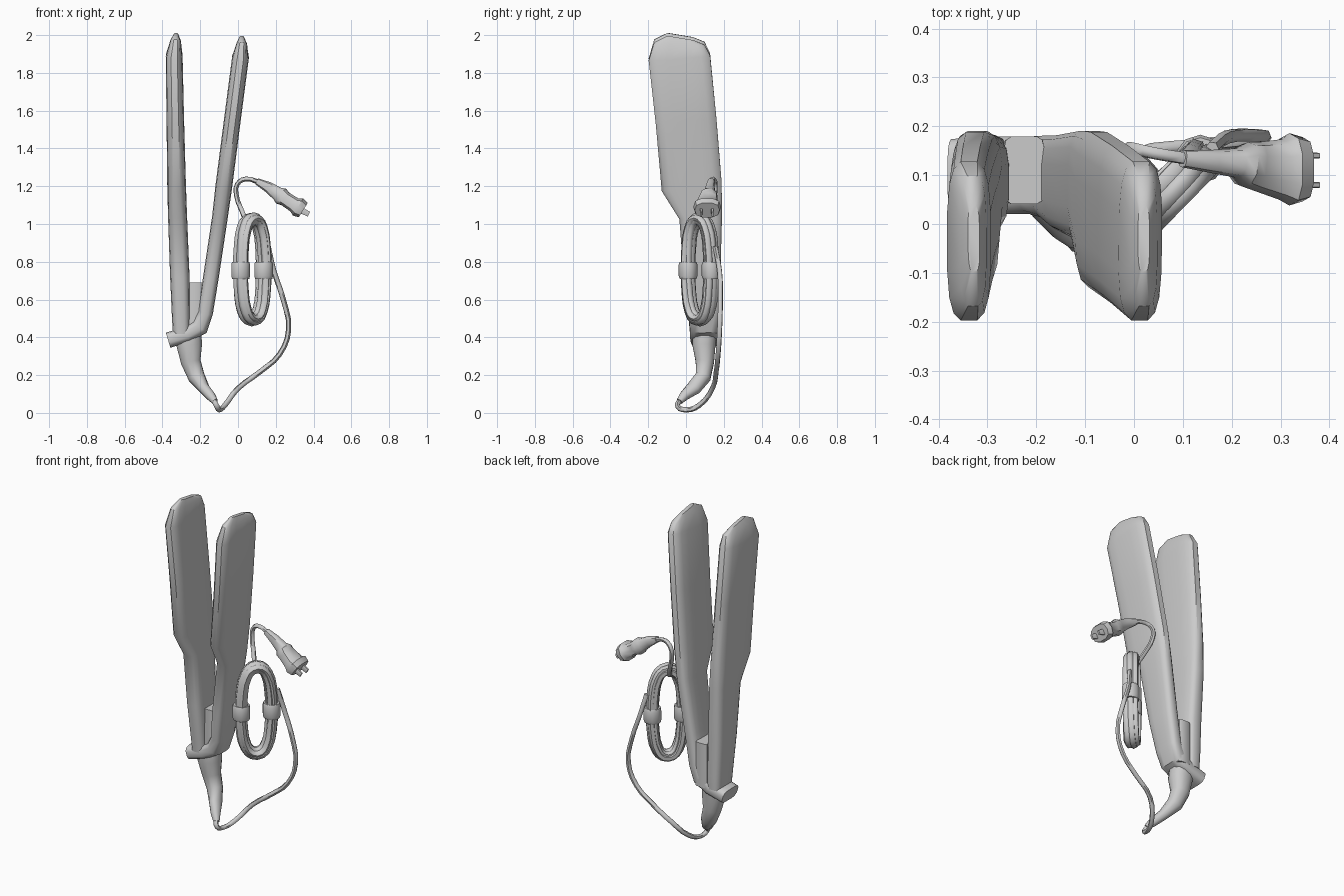
import bpy, math
from mathutils import Vector


def finish(ob, angle=40):
    bpy.ops.object.select_all(action='DESELECT')
    bpy.context.view_layer.objects.active = ob
    ob.select_set(True)
    bpy.ops.object.shade_smooth_by_angle(angle=math.radians(angle))


def spow(v, e):
    return math.copysign(abs(v) ** e, v)


def loft(name, secs, n=16, e=0.6):
    """Skin rounded-rectangle sections (x, y, z, half thickness, half depth)."""
    pts = [Vector(s[:3]) for s in secs]
    verts, faces = [], []
    for i, s in enumerate(secs):
        t = (pts[min(i + 1, len(pts) - 1)] - pts[max(i - 1, 0)]).normalized()
        side = Vector((0, 1, 0))
        side = (side - t * side.dot(t)).normalized()
        across = side.cross(t)
        for k in range(n):
            a = 2 * math.pi * (k + 0.5) / n
            verts.append(pts[i] + across * s[3] * spow(math.cos(a), e)
                         + side * s[4] * spow(math.sin(a), e))
    for i in range(len(secs) - 1):
        for k in range(n):
            a, b = i * n + k, i * n + (k + 1) % n
            faces.append((a, b, b + n, a + n))
    faces += [tuple(reversed(range(n))),
              tuple(range((len(secs) - 1) * n, len(secs) * n))]
    me = bpy.data.meshes.new(name)
    me.from_pydata(verts, [], faces)
    ob = bpy.data.objects.new(name, me)
    bpy.context.collection.objects.link(ob)
    bpy.ops.object.select_all(action='DESELECT')
    bpy.context.view_layer.objects.active = ob
    ob.select_set(True)
    bpy.ops.object.mode_set(mode='EDIT')
    bpy.ops.mesh.select_all(action='SELECT')
    bpy.ops.mesh.normals_make_consistent(inside=False)
    bpy.ops.object.mode_set(mode='OBJECT')
    finish(ob)
    return ob


def tube(name, pts, r, res=3):
    cu = bpy.data.curves.new(name, 'CURVE')
    cu.dimensions = '3D'
    cu.bevel_depth, cu.bevel_resolution = r, 1
    cu.resolution_u, cu.use_fill_caps = res, True
    sp = cu.splines.new('BEZIER')
    sp.bezier_points.add(len(pts) - 1)
    for bp, p in zip(sp.bezier_points, pts):
        bp.co = p
        bp.handle_left_type = bp.handle_right_type = 'AUTO'
    ob = bpy.data.objects.new(name, cu)
    bpy.context.collection.objects.link(ob)
    bpy.ops.object.select_all(action='DESELECT')
    bpy.context.view_layer.objects.active = ob
    ob.select_set(True)
    bpy.ops.object.convert(target='MESH')
    finish(bpy.context.object, 60)


# Left arm: wide plate above, narrow handle below
loft("left_arm", [
    (-0.328, -0.03, 2.0, 0.012, 0.07), (-0.33, -0.035, 1.97, 0.028, 0.135),
    (-0.338, -0.035, 1.89, 0.045, 0.165), (-0.332, 0.0, 1.55, 0.047, 0.163),
    (-0.325, 0.03, 1.2, 0.05, 0.162), (-0.32, 0.078, 1.04, 0.051, 0.115),
    (-0.308, 0.085, 0.72, 0.052, 0.098), (-0.302, 0.098, 0.5, 0.048, 0.085),
    (-0.3, 0.1, 0.42, 0.045, 0.08)])

# Right arm: leans outward and bends into the hinge
loft("right_arm", [
    (0.02, -0.03, 1.985, 0.012, 0.07), (0.02, -0.035, 1.955, 0.028, 0.135),
    (0.013, -0.035, 1.88, 0.045, 0.165), (-0.03, 0.0, 1.55, 0.045, 0.163),
    (-0.075, 0.03, 1.2, 0.045, 0.162), (-0.095, 0.078, 1.04, 0.042, 0.115),
    (-0.143, 0.085, 0.72, 0.042, 0.098), (-0.172, 0.097, 0.53, 0.04, 0.085),
    (-0.202, 0.1, 0.455, 0.048, 0.08), (-0.27, 0.1, 0.415, 0.042, 0.08),
    (-0.37, 0.1, 0.385, 0.042, 0.075)])

# Web between the two handles
loft("hinge_web", [(-0.225, 0.11, 0.42, 0.045, 0.07),
                   (-0.225, 0.11, 0.69, 0.042, 0.07)], 12, 0.35)

# Strain relief where the cord leaves the hinge
loft("strain_relief", [
    (-0.262, 0.1, 0.42, 0.07, 0.065), (-0.258, 0.095, 0.36, 0.07, 0.063),
    (-0.25, 0.1, 0.27, 0.054, 0.05), (-0.22, 0.09, 0.19, 0.046, 0.042),
    (-0.18, 0.04, 0.13, 0.03, 0.04), (-0.145, -0.01, 0.09, 0.026, 0.026),
    (-0.122, -0.035, 0.06, 0.017, 0.017)], 12, 0.9)

# Cord from the strain relief to the coil
tube("lower_cord", [
    (-0.13, -0.03, 0.07), (-0.112, -0.045, 0.035), (-0.1, 0.0, 0.016),
    (-0.07, 0.07, 0.04), (0.0, 0.14, 0.13), (0.12, 0.16, 0.22),
    (0.22, 0.17, 0.31), (0.268, 0.178, 0.44), (0.24, 0.182, 0.6),
    (0.19, 0.178, 0.75), (0.16, 0.155, 0.88)], 0.014)

# Coiled cord: one long racetrack spiral standing on a diagonal
U = Vector((1, 1, 0)).normalized()
V = Vector((1, -1, 0)).normalized()
CENTRE = Vector((0.075, 0.072, 0.76))
TURNS, STEPS = 6, 14
coil = []
for i in range(TURNS * STEPS + 1):
    a = 2 * math.pi * i / STEPS
    turn = i / STEPS
    w = 2 * math.pi * turn / TURNS
    grow = 0.016 * math.cos(w)
    v = 0.026 * math.sin(w)
    coil.append(CENTRE + U * (0.086 + grow) * spow(math.cos(a), 0.8) + V * v
                + Vector((0, 0, (0.265 + grow) * spow(math.sin(a), 0.8))))
tube("cord_coil", coil, 0.021, 2)

# Tie wrapped around both sides of the coil
for name, s in (("tie_left", -1), ("tie_right", 1)):
    p = CENTRE + U * 0.086 * s
    loft(name, [(p.x, p.y, 0.71, 0.048, 0.044), (p.x, p.y, 0.725, 0.052, 0.05),
                (p.x, p.y, 0.785, 0.052, 0.05), (p.x, p.y, 0.80, 0.048, 0.044)], 10, 1)

# Cord end rising from the coil to the plug
tube("upper_cord", [
    (0.05, 0.09, 1.0), (0.02, 0.125, 1.07), (-0.008, 0.15, 1.15),
    (-0.004, 0.155, 1.21), (0.04, 0.145, 1.238), (0.12, 0.132, 1.218)], 0.013)

# Plug with flared sleeve, collar and face
loft("plug", [
    (0.1, 0.134, 1.226, 0.018, 0.018), (0.16, 0.128, 1.195, 0.03, 0.024),
    (0.21, 0.125, 1.16, 0.038, 0.03), (0.228, 0.122, 1.148, 0.048, 0.046),
    (0.25, 0.118, 1.133, 0.04, 0.05), (0.3, 0.112, 1.1, 0.042, 0.062),
    (0.318, 0.112, 1.09, 0.055, 0.074), (0.345, 0.112, 1.073, 0.046, 0.066)], 10, 0.75)

# Two flat prongs
for name, y in (("prong_front", 0.08), ("prong_back", 0.14)):
    loft(name, [(0.33, y, 1.075, 0.018, 0.007),
                (0.375, y, 1.052, 0.014, 0.006)], 8, 0.4)
